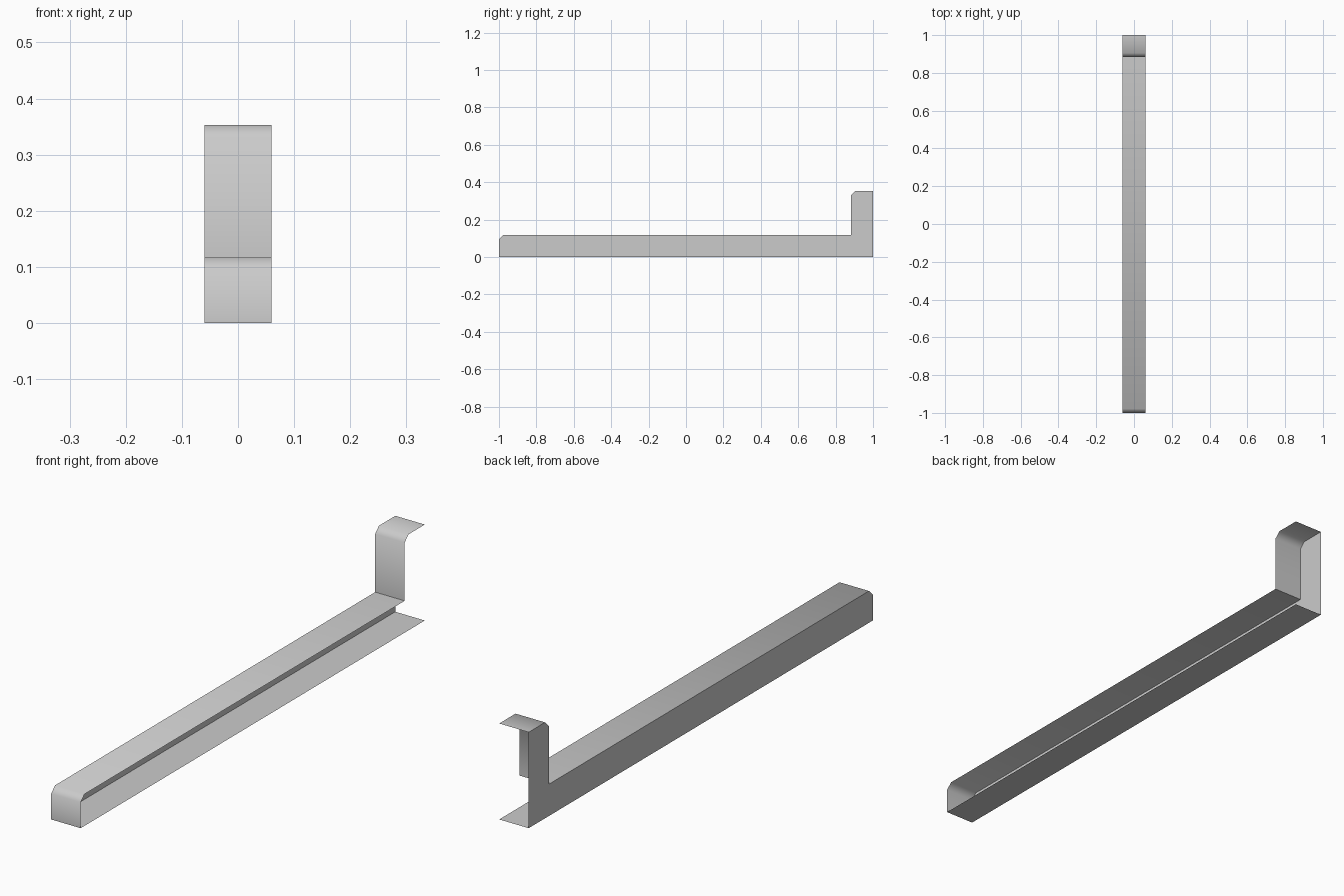
import bpy
import bmesh
from math import radians

HALF_WIDTH = 0.06
BASE_TOP, POST_TOP = 0.117, 0.353
POST_FRONT = 0.883
CHAMFER = 0.022

cube = bpy.data.objects.get("Cube")
if cube:
    bpy.data.objects.remove(cube, do_unlink=True)

grey = bpy.data.materials.new("plain_grey")
grey.use_nodes = True
colour = (0.6, 0.6, 0.6, 1)
grey.diffuse_color = colour
grey.node_tree.nodes["Principled BSDF"].inputs["Base Color"].default_value = colour


def chamfered_corner(y, z):
    """Two points that cut the upper front corner at (y, z)."""
    return [(y, z - CHAMFER), (y + CHAMFER, z)]


# L-shaped side outline, from the bottom back edge round to the top back edge
outline = [(1, 0), (-1, 0)]
outline += chamfered_corner(-1, BASE_TOP)
outline += [(POST_FRONT, BASE_TOP)]
outline += chamfered_corner(POST_FRONT, POST_TOP)
outline += [(1, POST_TOP)]

bm = bmesh.new()
wall_side = [bm.verts.new((-HALF_WIDTH, y, z)) for y, z in outline]
open_side = [bm.verts.new((HALF_WIDTH, y, z)) for y, z in outline]

# Folded strip: floor, front, top, post front and post cap; the back stays open
for i in range(len(outline) - 1):
    bm.faces.new((wall_side[i], wall_side[i + 1], open_side[i + 1], open_side[i]))

# Single side wall, the opposite side stays open
bm.faces.new(list(reversed(wall_side)))
bmesh.ops.recalc_face_normals(bm, faces=bm.faces)
bm.faces.ensure_lookup_table()
if bm.faces[0].normal.z > 0:
    bmesh.ops.reverse_faces(bm, faces=bm.faces)

mesh = bpy.data.meshes.new("open_l_shell")
bm.to_mesh(mesh)
bm.free()
mesh.materials.append(grey)
shell = bpy.data.objects.new("open_l_shell", mesh)
bpy.context.collection.objects.link(shell)

# Smooth chamfers with crisp right-angle edges
bpy.ops.object.select_all(action="DESELECT")
shell.select_set(True)
bpy.context.view_layer.objects.active = shell
bpy.ops.object.shade_smooth_by_angle(angle=radians(50))
